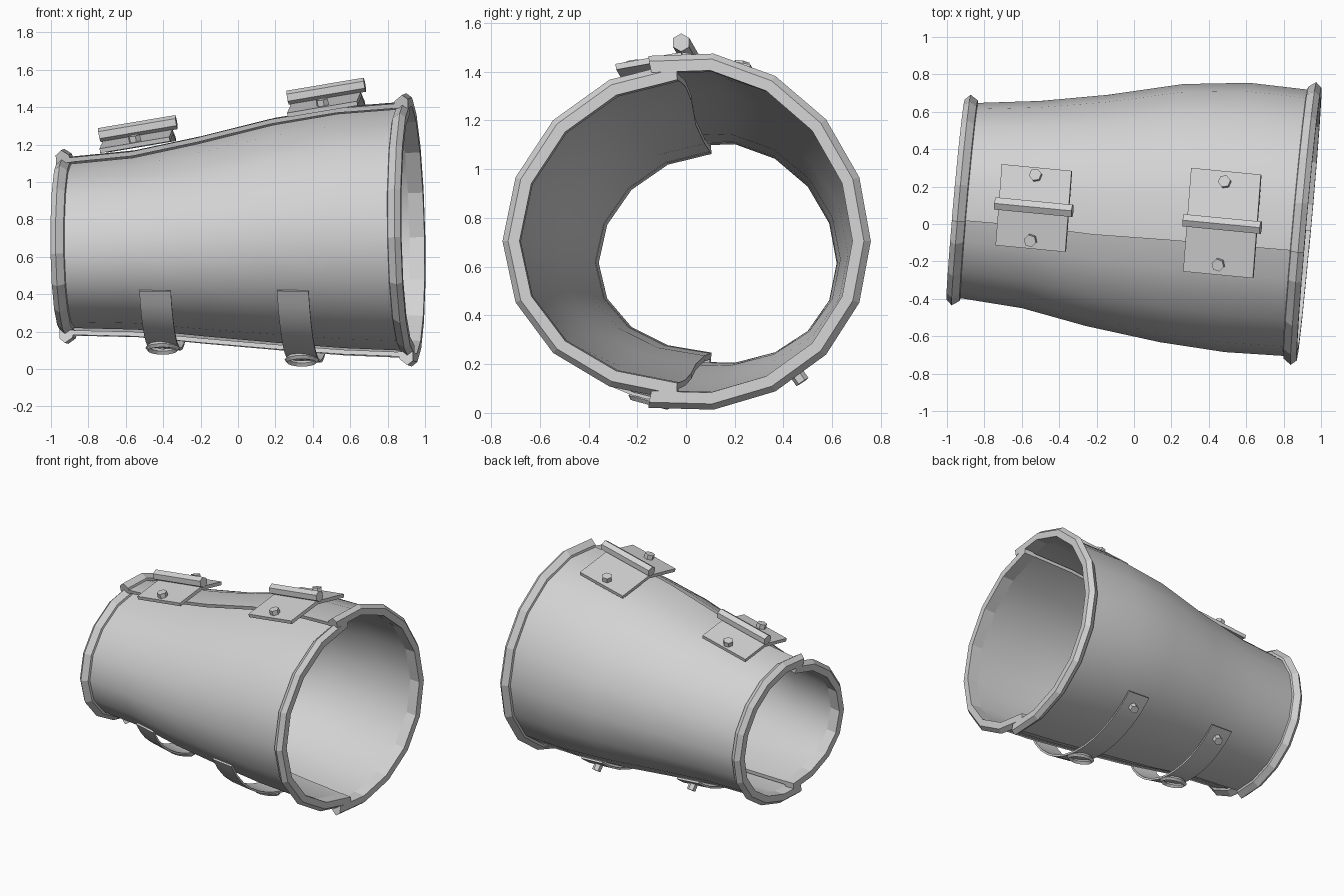
import bpy, bmesh, math
from mathutils import Vector, Matrix

cube = bpy.data.objects.get("Cube")
if cube:
    bpy.data.objects.remove(cube)

GREY = (0.65, 0.65, 0.65, 1)
steel = bpy.data.materials.new("steel_grey")
steel.use_nodes = True
steel.diffuse_color = GREY
steel.node_tree.nodes["Principled BSDF"].inputs["Base Color"].default_value = GREY

# Stations along the tube: x, centre y, radius y, centre z, radius z
STATIONS = [(-0.955, 0.13, 0.515, 0.655, 0.48), (-0.55, 0.104, 0.554, 0.67, 0.505),
            (-0.2, 0.072, 0.618, 0.69, 0.56), (0.2, 0.058, 0.69, 0.722, 0.628),
            (0.55, 0.035, 0.72, 0.738, 0.672), (0.935, 0.0, 0.71, 0.745, 0.695)]
X0, X1 = STATIONS[0][0], STATIONS[-1][0]


def surf(x, deg, off=0.0, squash=0.0):
    """Point on the tapered tube; each cross-section leans slightly."""
    for a, b in zip(STATIONS, STATIONS[1:]):
        if x <= b[0] or b is STATIONS[-1]:
            f = (x - a[0]) / (b[0] - a[0])
            _, cy, ry, cz, rz = [p + (q - p) * f for p, q in zip(a, b)]
            break
    t = math.radians(deg)
    dy = (ry + off) * math.cos(t)
    dz = (rz + off - squash) * math.sin(t) - 0.04 * math.cos(t) ** 2
    return Vector((x + 0.09 * dy - 0.02 * dz, cy + dy, cz + dz))


def finish(name, bm, smooth=False):
    bmesh.ops.recalc_face_normals(bm, faces=bm.faces[:])
    mesh = bpy.data.meshes.new(name)
    bm.to_mesh(mesh)
    bm.free()
    mesh.materials.append(steel)
    ob = bpy.data.objects.new(name, mesh)
    bpy.context.collection.objects.link(ob)
    if smooth:
        bpy.ops.object.select_all(action='DESELECT')
        ob.select_set(True)
        bpy.context.view_layer.objects.active = ob
        bpy.ops.object.shade_smooth_by_angle(angle=math.radians(30))
    return ob


def loft(name, rings, smooth=False):
    """Skin a row of equal closed rings and cap both ends."""
    bm = bmesh.new()
    rows = [[bm.verts.new(p) for p in ring] for ring in rings]
    n = len(rows[0])
    for a, b in zip(rows, rows[1:]):
        for i in range(n):
            j = (i + 1) % n
            bm.faces.new((a[i], a[j], b[j], b[i]))
    bm.faces.new(rows[0])
    bm.faces.new(rows[-1])
    return finish(name, bm, smooth)


def hex_prism(name, centre, axis, radius, depth):
    bm = bmesh.new()
    turn = axis.to_track_quat('Z', 'Y').to_matrix().to_4x4()
    bmesh.ops.create_cone(bm, cap_ends=True, segments=6, radius1=radius, radius2=radius,
                          depth=depth, matrix=Matrix.Translation(centre) @ turn)
    return finish(name, bm)


# Two overlapping half shells, each with a bevelled rim at both ends
RIM = [(0, -0.027), (0, 0.02), (0.03, 0.045), (0.07, 0.015), (0.08, -0.027)]
for side, middle, spread, segs, squash in (("front", 180, 87, 8, 0.045),
                                           ("back", 0, 102, 10, 0.0)):
    angles = [middle - spread + 2 * spread * i / segs for i in range(segs + 1)]
    xs = [X0 + 0.02] + [s[0] for s in STATIONS[1:-1]] + [X1 - 0.02]
    rings = [[surf(x, t, 0, squash) for t in angles] +
             [surf(x, t, -0.025, squash) for t in reversed(angles)] for x in xs]
    loft(side + "_shell", rings, True)
    for end, x, inward in (("small", X0, 1), ("large", X1, -1)):
        loft(f"{side}_{end}_rim",
             [[surf(x + inward * dx, t, dr, squash) for dx, dr in RIM] for t in angles])

# Hinges on top: knuckle, two sloping leaves, a bolt in each leaf
D = Vector((0.415, -0.04, 0.07)).normalized()
HINGES = (("small_end", Vector((-0.535, 0.09, 1.285)), 0.22, 0.21),
          ("large_end", Vector((0.472, 0.0, 1.485)), 0.27, 0.28))
for label, c, front, back in HINGES:
    hex_prism(label + "_hinge_knuckle", c, D, 0.038, 0.42)
    for side, reach, sign in (("front", front, -1), ("back", back, 1)):
        across = Vector((0.077 * sign, sign, -0.18)) * reach
        up = D.cross(across).normalized()
        up = up if up.z > 0 else -up
        root = c - Vector((0, 0, 0.048))
        w, h = D * 0.19, up * 0.012
        loft(f"{label}_hinge_{side}_leaf",
             [[p - w - h, p + w - h, p + w + h, p - w + h] for p in (root, root + across)])
        hex_prism(f"{label}_hinge_{side}_bolt", root + across * 0.79 + up * 0.02,
                  up, 0.034, 0.05)

# Straps under the tube, each with an oval buckle and a rivet
for label, x in (("small_end", -0.40), ("large_end", 0.345)):
    rings = []
    for i in range(13):
        u = i / 12
        t = 205 + 107 * u
        lift = 0.004 + 0.026 * math.sin(math.pi * u)
        rings.append([surf(x + dx, t, lift + h) for dx, h in
                      ((-0.085, 0), (0.085, 0), (0.085, 0.014), (-0.085, 0.014))])
    loft(label + "_strap", rings, True)

    out = surf(x, 304, 0.1) - surf(x, 304)
    hex_prism(label + "_rivet", surf(x, 304, 0.035), out, 0.03, 0.06)

    centre = surf(x, 255, 0.055)
    normal = surf(x, 255, 0.1) - surf(x, 255)
    turn = normal.to_track_quat('Z', 'Y').to_matrix()
    rings = []
    bm = bmesh.new()
    for i in range(16):
        a = 2 * math.pi * i / 16
        rings.append([bm.verts.new(centre + turn @ Vector((r * math.cos(a), r * math.sin(a), z)))
                      for r, z in ((0.092, 0), (0.078, 0.016), (0.064, 0), (0.078, -0.016))])
    for i in range(16):
        a, b = rings[i], rings[(i + 1) % 16]
        for k in range(4):
            m = (k + 1) % 4
            bm.faces.new((a[k], a[m], b[m], b[k]))
    finish(label + "_buckle", bm)
